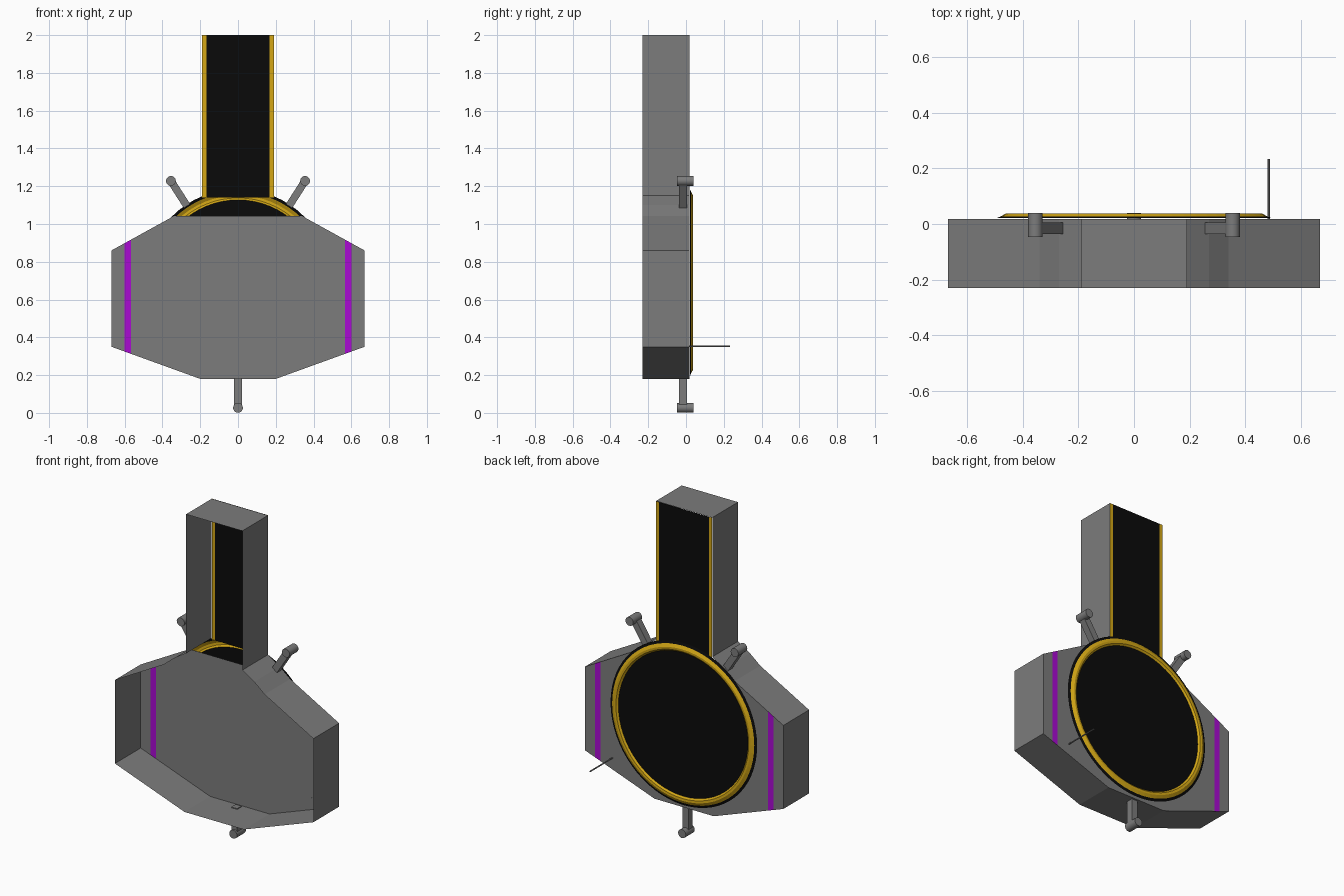
import bpy, bmesh, math
from mathutils import Vector, Matrix

if "Cube" in bpy.data.objects:
    bpy.data.objects.remove(bpy.data.objects["Cube"])


def material(name, rgb):
    m = bpy.data.materials.new(name)
    m.diffuse_color = (*rgb, 1)
    m.use_nodes = True
    m.node_tree.nodes["Principled BSDF"].inputs["Base Color"].default_value = m.diffuse_color
    return m


GRAY = material("gray", (0.2, 0.2, 0.2))
BLACK = material("black", (0.003, 0.003, 0.003))
YELLOW = material("yellow", (0.66, 0.39, 0.008))
PURPLE = material("purple", (0.4, 0.003, 0.65))
FRONT, BACK = -0.23, 0.018
CENTRE_Z = 0.69


def finish(bm, name, mats, smooth=False):
    me = bpy.data.meshes.new(name)
    bm.to_mesh(me)
    bm.free()
    ob = bpy.data.objects.new(name, me)
    bpy.context.collection.objects.link(ob)
    for m in mats:
        me.materials.append(m)
    if smooth:
        bpy.context.view_layer.objects.active = ob
        ob.select_set(True)
        bpy.ops.object.shade_smooth_by_angle(angle=math.radians(35))
        ob.select_set(False)
    return ob


def mirrored(half):
    return half + [(-x, z) for x, z in reversed(half)]


def sheet(name, outline, y, cuts, mats, rule):
    """Flat panel facing +y, cut at the given x positions and coloured by a rule on |x|."""
    bm = bmesh.new()
    f = bm.faces.new([bm.verts.new((x, y, z)) for x, z in outline])
    f.normal_update()
    if f.normal.y < 0:
        f.normal_flip()
    for c in cuts:
        for s in (-1, 1):
            bmesh.ops.bisect_plane(bm, geom=bm.verts[:] + bm.edges[:] + bm.faces[:],
                                   plane_co=(s * c, 0, 0), plane_no=(1, 0, 0))
    for f in bm.faces:
        f.material_index = rule(abs(f.calc_center_median().x))
    return finish(bm, name, mats)


# Casing walls: open-fronted band following the whole outline
lower = [(0.2, 0.18), (0.67, 0.35), (0.67, 0.86), (0.34, 1.042)]
outline = mirrored(lower + [(0.27, 1.1), (0.19, 1.15), (0.19, 2.0)])
bm = bmesh.new()
rings = [[bm.verts.new((x, y, z)) for x, z in outline] for y in (FRONT, BACK)]
for i in range(len(outline)):
    j = (i + 1) % len(outline)
    bm.faces.new((rings[0][i], rings[0][j], rings[1][j], rings[1][i]))
finish(bm, "casing_walls", [GRAY])

# Back panel with purple stripes, and the column back with yellow borders
sheet("body_back_panel", mirrored(lower), BACK, (0.566, 0.602), [GRAY, PURPLE],
      lambda x: int(0.566 < x < 0.602))
sheet("column_back_panel", mirrored([(0.19, 1.14), (0.19, 2.0)]), BACK + 0.002, (0.168,),
      [BLACK, YELLOW], lambda x: int(x > 0.168))

# Round dial on the back with a raised yellow ring
profile = [(0.0, 0.027), (0.438, 0.027), (0.448, 0.036), (0.462, 0.037), (0.48, 0.027), (0.495, 0.021)]
bm = bmesh.new()
vs = [bm.verts.new((r, y, CENTRE_Z)) for r, y in profile]
es = [bm.edges.new(p) for p in zip(vs, vs[1:])]
bmesh.ops.spin(bm, geom=vs + es, cent=(0, 0, CENTRE_Z), axis=(0, 1, 0),
               angle=math.tau, steps=64, use_duplicate=False)
bmesh.ops.remove_doubles(bm, verts=bm.verts[:], dist=1e-4)
for f in bm.faces:
    f.normal_update()
    if f.normal.y < 0:
        f.normal_flip()
    radii = [math.hypot(v.co.x, v.co.z - CENTRE_Z) for v in f.verts]
    f.material_index = int(min(radii) > 0.43 and max(radii) < 0.485)
finish(bm, "round_dial", [BLACK, YELLOW])


# Three arms ending in round pegs
def arm(name, start, end):
    a, b = Vector((start[0], -0.015, start[1])), Vector((end[0], -0.015, end[1]))
    d = b - a
    bm = bmesh.new()
    rot = Matrix.Rotation(math.atan2(d.x, d.z), 4, 'Y')
    bmesh.ops.create_cube(bm, size=1, matrix=Matrix.Translation((a + b) / 2) @ rot
                          @ Matrix.Diagonal((0.04, 0.042, d.length, 1)))
    finish(bm, name + "_arm", [GRAY])
    bm = bmesh.new()
    bmesh.ops.create_cone(bm, cap_ends=True, segments=20, radius1=0.026, radius2=0.026, depth=0.086,
                          matrix=Matrix.Translation((b.x, -0.004, b.z)) @ Matrix.Rotation(math.pi / 2, 4, 'X'))
    finish(bm, name + "_peg", [GRAY], smooth=True)


arm("right", (0.27, 1.095), (0.355, 1.228))
arm("left", (-0.27, 1.095), (-0.355, 1.228))
arm("bottom", (0, 0.185), (0, 0.027))

# Thin needle sticking out of the back
bm = bmesh.new()
bmesh.ops.create_cone(bm, cap_ends=True, segments=10, radius1=0.004, radius2=0.004, depth=0.216,
                      matrix=Matrix.Translation((0.485, 0.125, 0.352)) @ Matrix.Rotation(math.pi / 2, 4, 'X'))
finish(bm, "needle", [GRAY], smooth=True)
